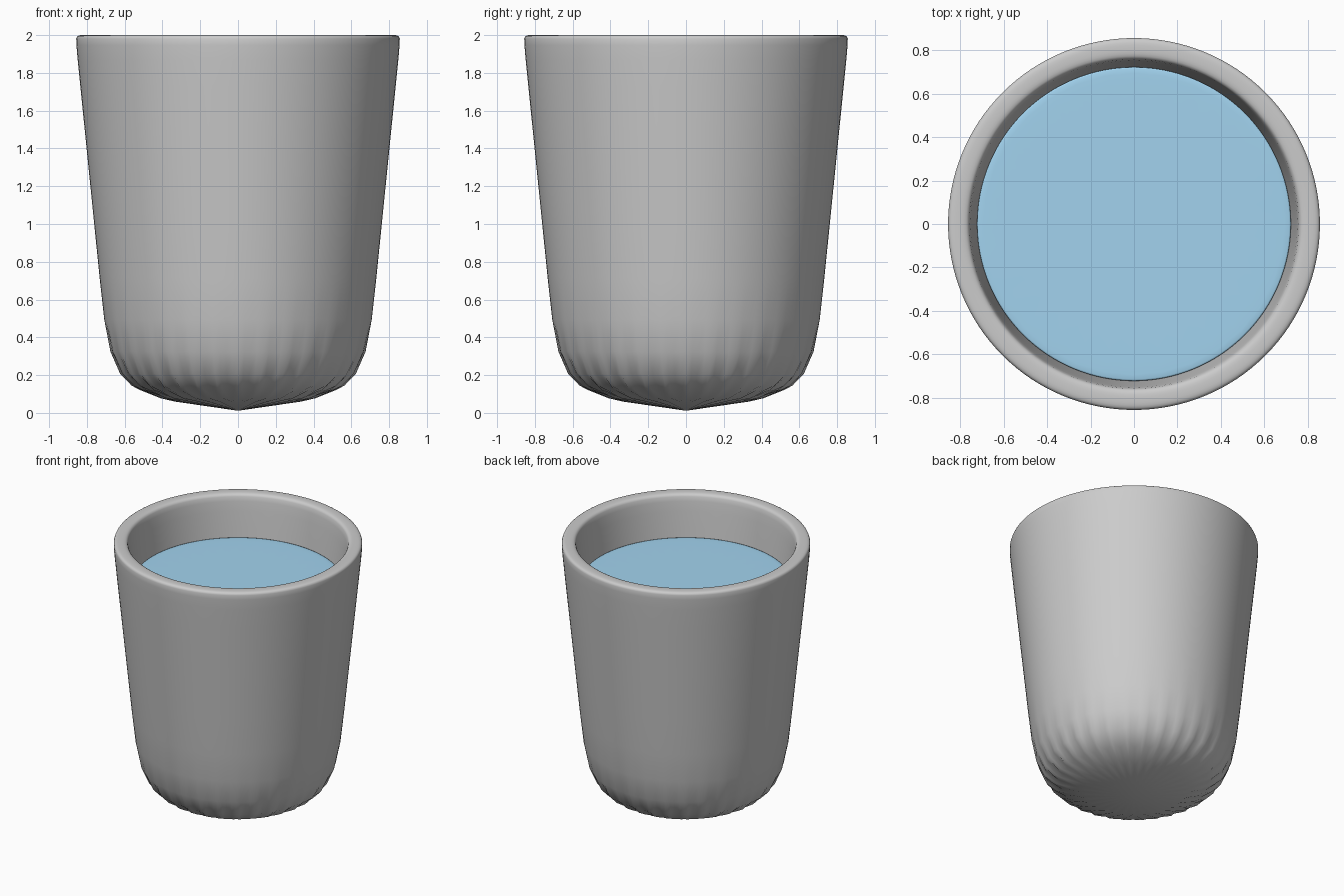
import bpy, bmesh
from math import cos, sin, pi

if "Cube" in bpy.data.objects:
    bpy.data.objects.remove(bpy.data.objects["Cube"])

SIDES = 32
SHRINK = (4 + 2 * cos(2 * pi / SIDES)) / 6  # smoothing pulls a ring inwards by this factor


def turned(name, profile):
    """Closed smooth body: rings from (radius, z) points, capped at both ends."""
    bm = bmesh.new()
    rings = []
    for r, z in profile:
        r /= SHRINK
        rings.append([bm.verts.new((r * cos(2 * pi * i / SIDES), r * sin(2 * pi * i / SIDES), z))
                      for i in range(SIDES)])
    for a, b in zip(rings, rings[1:]):
        for i in range(SIDES):
            j = (i + 1) % SIDES
            bm.faces.new((a[i], a[j], b[j], b[i]))
    bm.faces.new(rings[0])
    bm.faces.new(rings[-1])
    bmesh.ops.recalc_face_normals(bm, faces=bm.faces)
    for f in bm.faces:
        f.smooth = True
    mesh = bpy.data.meshes.new(name)
    bm.to_mesh(mesh)
    bm.free()
    obj = bpy.data.objects.new(name, mesh)
    bpy.context.collection.objects.link(obj)
    mod = obj.modifiers.new("smooth", 'SUBSURF')
    mod.levels = mod.render_levels = 2
    return obj


# Cup: outer wall upwards, rounded rim, inner wall down to the inside floor
turned("cup", [
    (0.66, 0.0), (0.719, 0.58), (0.857, 1.95),
    (0.862, 2.0), (0.81, 2.002), (0.757, 2.0),
    (0.751, 1.95), (0.623, 0.68), (0.564, 0.1)])

# Water filling the cup, with a flat surface below the rim
water = turned("water", [
    (0.555, 0.12), (0.616, 0.68), (0.722, 1.67), (0.726, 1.69), (0.70, 1.69)])
mat = bpy.data.materials.new("water_blue")
mat.diffuse_color = (0.36, 0.65, 0.86, 1)
mat.use_nodes = True
mat.node_tree.nodes["Principled BSDF"].inputs["Base Color"].default_value = mat.diffuse_color
water.data.materials.append(mat)
